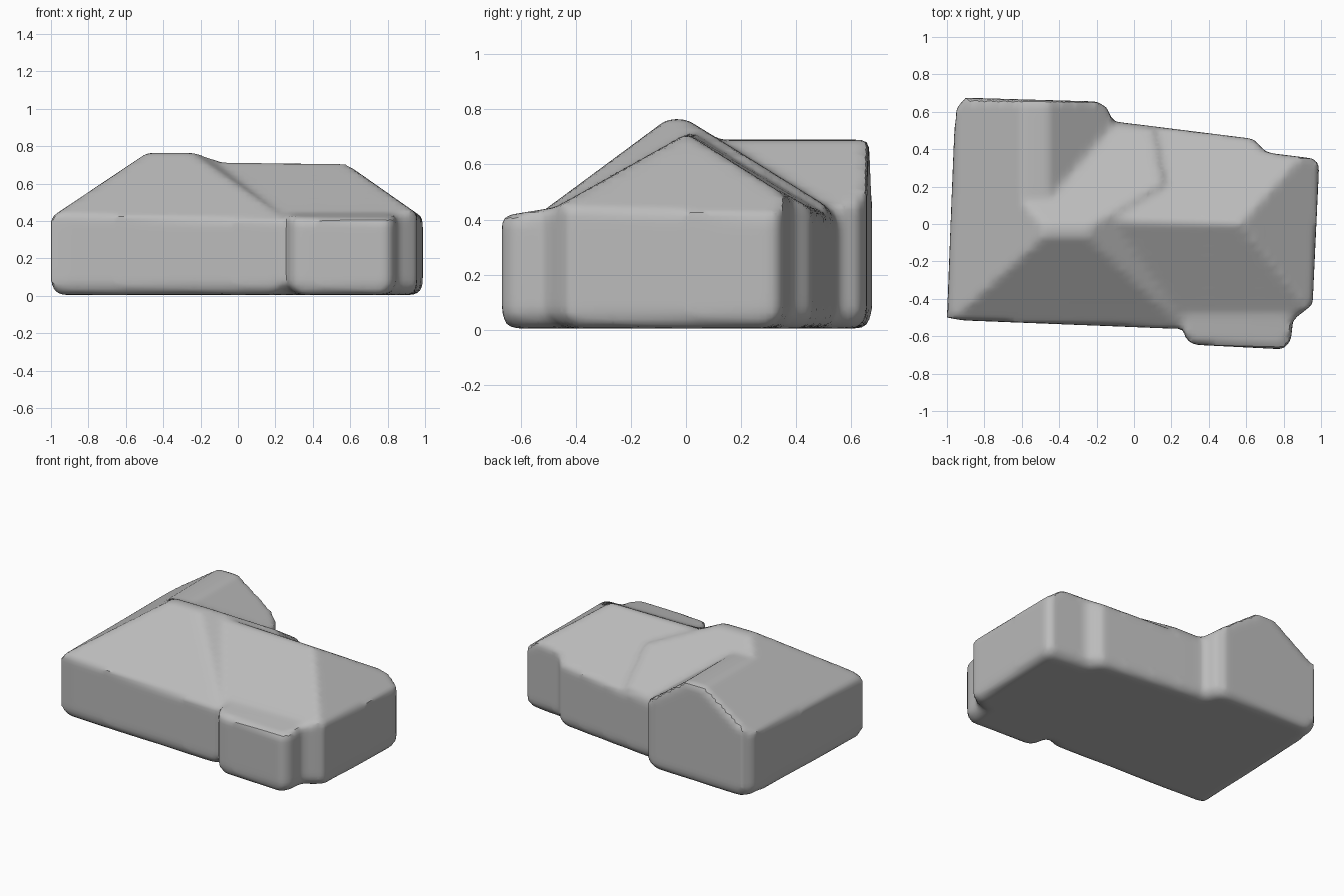
import bpy
import bmesh
from mathutils import Vector

cube = bpy.data.objects.get("Cube")
if cube:
    bpy.data.objects.remove(cube, do_unlink=True)

grey = bpy.data.materials.new("plain grey")
grey.use_nodes = True
colour = (0.5, 0.5, 0.5, 1)
grey.diffuse_color = colour
grey.node_tree.nodes["Principled BSDF"].inputs["Base Color"].default_value = colour


def block(bm, outline, slopes):
    """Add a walled block with a chamfered foot, trimmed by z = a + b*x + c*y."""
    part = bmesh.new()
    centre = sum((Vector(p) for p in outline), Vector((0, 0))) / len(outline)
    for z, inset in ((0.005, 0.045), (0.055, 0), (1, 0)):
        for p in outline:
            away = Vector(p) - centre
            x, y = centre + away * (1 - inset / away.length)
            part.verts.new((x, y, z))
    bmesh.ops.convex_hull(part, input=part.verts)
    for a, b, c in slopes:
        cut = bmesh.ops.bisect_plane(
            part, geom=part.verts[:] + part.edges[:] + part.faces[:],
            plane_co=(0, 0, a), plane_no=(-b, -c, 1), clear_outer=True)
        rim = [e for e in cut["geom_cut"] if isinstance(e, bmesh.types.BMEdge)]
        bmesh.ops.contextual_create(part, geom=rim)
    bmesh.ops.recalc_face_normals(part, faces=part.faces)
    mesh = bpy.data.meshes.new("part")
    part.to_mesh(mesh)
    part.free()
    bm.from_mesh(mesh)
    bpy.data.meshes.remove(mesh)


def through(p, q, r):
    """Slope passing through three points."""
    p, q, r = Vector(p), Vector(q), Vector(r)
    n = (q - p).cross(r - p)
    return n.dot(p) / n.z, -n.x / n.z, -n.y / n.z


# Roof slopes
left_hip = (1.09, 0.67, 0)
right_hip = (1.11, -0.7, 0)
low_front = (0.71, 0, 0.56)
low_back = (0.73, -0.03, -0.6)
fold = through((-0.25, -0.07, 0.765), (0.23, -0.52, 0.43), (-0.08, -0.07, 0.68))

bm = bmesh.new()
# Tall half of the house
block(bm, [(-1, -0.5), (-0.92, -0.515), (0.22, -0.56), (0.28, -0.5),
           (0.1, 0.5), (-0.1, 0.53), (-0.96, 0.53)],
      [left_hip, (0.815, 0, 0.74), (0.765, 0, -0.62), fold, (0.765, 0, 0)])
# Lower half of the house
block(bm, [(-0.35, -0.5), (0.27, -0.54), (0.67, -0.48), (0.69, 0.4),
           (0.64, 0.455), (0.22, 0.49), (0.15, 0.515), (-0.08, 0.545), (-0.35, 0.54)],
      [left_hip, right_hip, low_front, low_back])
# Hipped end
block(bm, [(0.4, -0.48), (0.88, -0.49), (0.955, -0.43), (0.99, 0.32),
           (0.96, 0.35), (0.72, 0.38), (0.4, 0.4)],
      [right_hip, low_front, low_back])
# Rear gabled wing
block(bm, [(-0.97, 0), (-0.95, 0.62), (-0.9, 0.675), (-0.2, 0.655),
           (-0.14, 0.62), (-0.1, 0.5), (-0.1, 0)],
      [left_hip, (0.36, -0.72, 0), (0.69, 0, 0)])
# Front bay
block(bm, [(0.27, -0.3), (0.27, -0.6), (0.31, -0.645), (0.8, -0.67),
           (0.84, -0.62), (0.87, -0.3)], [(0.52, 0, 0.16)])

mesh = bpy.data.meshes.new("house")
bm.to_mesh(mesh)
bm.free()
house = bpy.data.objects.new("house", mesh)
bpy.context.collection.objects.link(house)
mesh.materials.append(grey)

# Fuse the blocks and soften the edges
remesh = house.modifiers.new("fuse", 'REMESH')
remesh.mode = 'VOXEL'
remesh.voxel_size = 0.025
soften = house.modifiers.new("soften", 'SMOOTH')
soften.factor = 0.5
soften.iterations = 3
bpy.context.view_layer.objects.active = house
house.select_set(True)
for name in ("fuse", "soften"):
    bpy.ops.object.modifier_apply(modifier=name)
bpy.ops.object.shade_smooth_by_angle(angle=0.6)
